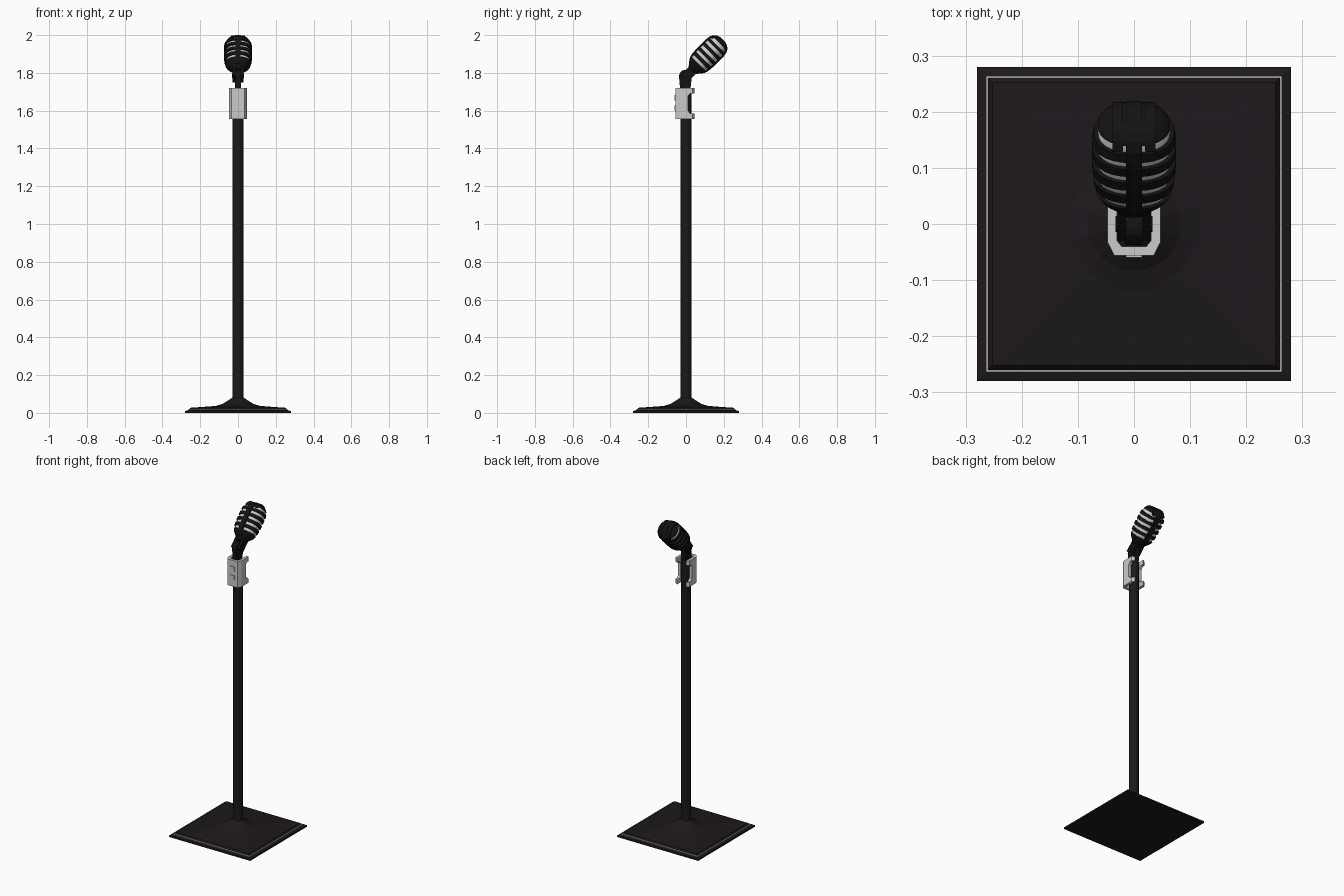
import bpy, bmesh, math
from mathutils import Matrix, Vector

if "Cube" in bpy.data.objects:
    bpy.data.objects.remove(bpy.data.objects["Cube"])


def material(name, rgb):
    m = bpy.data.materials.new(name)
    m.diffuse_color = (*rgb, 1)
    m.use_nodes = True
    m.node_tree.nodes["Principled BSDF"].inputs["Base Color"].default_value = m.diffuse_color
    return m


BLACK = material("black_paint", (0.012, 0.009, 0.011))
DARK = material("dark_metal", (0.007, 0.006, 0.007))
SILVER = material("silver", (0.55, 0.55, 0.55))
HEAD = Matrix.Translation((0, 0, 1.78)) @ Matrix.Rotation(math.radians(-45), 4, 'X')


def finish(name, bm, mat, matrix=None, smooth=None):
    bmesh.ops.recalc_face_normals(bm, faces=bm.faces)
    if matrix:
        bm.transform(matrix)
    me = bpy.data.meshes.new(name)
    bm.to_mesh(me)
    bm.free()
    ob = bpy.data.objects.new(name, me)
    bpy.context.collection.objects.link(ob)
    me.materials.append(mat)
    if smooth:
        bpy.ops.object.select_all(action='DESELECT')
        bpy.context.view_layer.objects.active = ob
        ob.select_set(True)
        bpy.ops.object.shade_smooth_by_angle(angle=math.radians(smooth))
    return ob


def loft(name, rings, mat, matrix=None, closed=False, smooth=None):
    bm = bmesh.new()
    rows = [[bm.verts.new(p) for p in r] for r in rings]
    n = len(rows[0])
    pairs = list(zip(rows, rows[1:])) + ([(rows[-1], rows[0])] if closed else [])
    for a, b in pairs:
        for i in range(n):
            bm.faces.new((a[i], a[(i + 1) % n], b[(i + 1) % n], b[i]))
    if not closed:
        bm.faces.new(rows[0])
        bm.faces.new(rows[-1])
    return finish(name, bm, mat, matrix, smooth)


def box(name, lo, hi, mat, matrix=None):
    lo, hi = Vector(lo), Vector(hi)
    bm = bmesh.new()
    bmesh.ops.create_cube(bm, size=1)
    for v in bm.verts:
        v.co = (lo + hi) / 2 + v.co * (hi - lo)
    return finish(name, bm, mat, matrix)


def circle(r, z, n=12):
    return [(r * math.cos(math.tau * (i + .5) / n), r * math.sin(math.tau * (i + .5) / n), z)
            for i in range(n)]


def square(h, z):
    return [(h, h, z), (-h, h, z), (-h, -h, z), (h, -h, z)]


def extrude_x(name, pts, x0, x1, mat, matrix=None):
    return loft(name, [[(x, y, z) for y, z in pts] for x in (x0, x1)], mat, matrix)


# base plate, silver edge trim and pole flare
loft("base_plate", [square(*p) for p in
     [(.28, 0), (.28, .01), (.262, .015), (.252, .027), (.1, .038)]], BLACK)
loft("base_trim", [square(*p) for p in
     [(.264, .011), (.264, .019), (.26, .019), (.26, .011)]], SILVER, closed=True)
loft("pole_flare", [circle(*p) for p in
     [(.122, .03), (.122, .037), (.1, .043), (.085, .047), (.04, .075), (.03, .082)]], BLACK)
loft("pole", [circle(.029, .05), circle(.029, 1.71)], BLACK)

# clamp: C-shaped sleeve open at the back, side windows cut between its prongs
outline = [(-.03, .045), (-.047, .035), (-.047, -.033), (-.035, -.056),
           (.035, -.056), (.047, -.033), (.047, .035), (.03, .045),
           (.03, -.03), (.022, -.04), (-.022, -.04), (-.03, -.03)]
clamp = loft("clamp", [[(x, y, z) for x, y in outline] for z in (1.557, 1.72)], SILVER)
window = extrude_x("window_cutter", [(.022, 1.585), (.1, 1.585), (.1, 1.692), (.022, 1.692),
                                     (.01, 1.677), (.01, 1.6)], -.1, .1, SILVER)
window.hide_render = True
window.hide_viewport = True
cut = clamp.modifiers.new("windows", 'BOOLEAN')
cut.object = window
cut.solver = 'EXACT'
for i, z in enumerate((1.6, 1.655)):
    box(f"clamp_pad_{i}", (-.014, -.06, z), (.014, -.05, z + .028), SILVER)

# swivel: rounded tongue on the pole and a fork under the head
arc = [(-.003 + .034 * math.cos(math.radians(a)), 1.782 + .034 * math.sin(math.radians(a)))
       for a in range(0, 181, 20)]
extrude_x("swivel_tongue", arc + [(-.03, 1.70), (.022, 1.70)], -.015, .015, DARK)
for s in (-1, 1):
    box(f"fork_{s}", (s * .015, -.026, -.016), (s * .029, .026, .06), DARK, HEAD)
bm = bmesh.new()
bmesh.ops.create_cone(bm, cap_ends=True, segments=10, radius1=.014, radius2=.014, depth=.066)
finish("swivel_bolt", bm, DARK, Matrix.Translation((0, 0, 1.785)) @ Matrix.Rotation(math.pi / 2, 4, 'Y'))

# microphone head: profile is (distance along axis, radius factor)
PROFILE = [(.04, .38), (.06, .58), (.08, .82), (.1, .94), (.14, 1), (.215, 1),
           (.24, .94), (.258, .8), (.27, .58), (.275, .35)]


def factor(s):
    for (a, p), (b, q) in zip(PROFILE, PROFILE[1:]):
        if a <= s <= b:
            return p + (q - p) * (s - a) / (b - a)
    return PROFILE[-1][1]


def oval(s, k=1.0, n=28):
    f, pts = factor(s) * k, []
    for i in range(n):
        c, d = math.cos(math.tau * i / n), math.sin(math.tau * i / n)
        pts.append((.075 * f * math.copysign(abs(c) ** .85, c),
                    .063 * f * math.copysign(abs(d) ** .85, d), s))
    return pts


def shell(name, a, b, mat, k=1.0):
    steps = [a] + [s for s, _ in PROFILE if a < s < b] + [b]
    loft(name, [oval(s, k) for s in steps], mat, HEAD, smooth=35)


shell("inner_grille", .06, .262, SILVER, .9)
slots = [.103, .138, .173, .208, .242]
edges = [.04] + [e for c in slots for e in (c - .008, c + .008)] + [.275]
for i in range(0, len(edges), 2):
    shell(f"grille_band_{i // 2}", edges[i], edges[i + 1], DARK)


# spine down the middle and two short fins on the crown
def spine(name, x0, x1, start, k):
    half = [(s, .063 * factor(s) * k) for s, _ in PROFILE if s >= start]
    half.append((.2775, half[-1][1] * .8))
    pts = [(-r, s) for s, r in half] + [(r, s) for s, r in reversed(half)]
    extrude_x(name, pts, x0, x1, DARK, HEAD)


spine("head_spine", -.014, .014, .06, 1.04)
for s in (-1, 1):
    spine(f"crown_fin_{s}", s * .02, s * .038, .24, .97)
